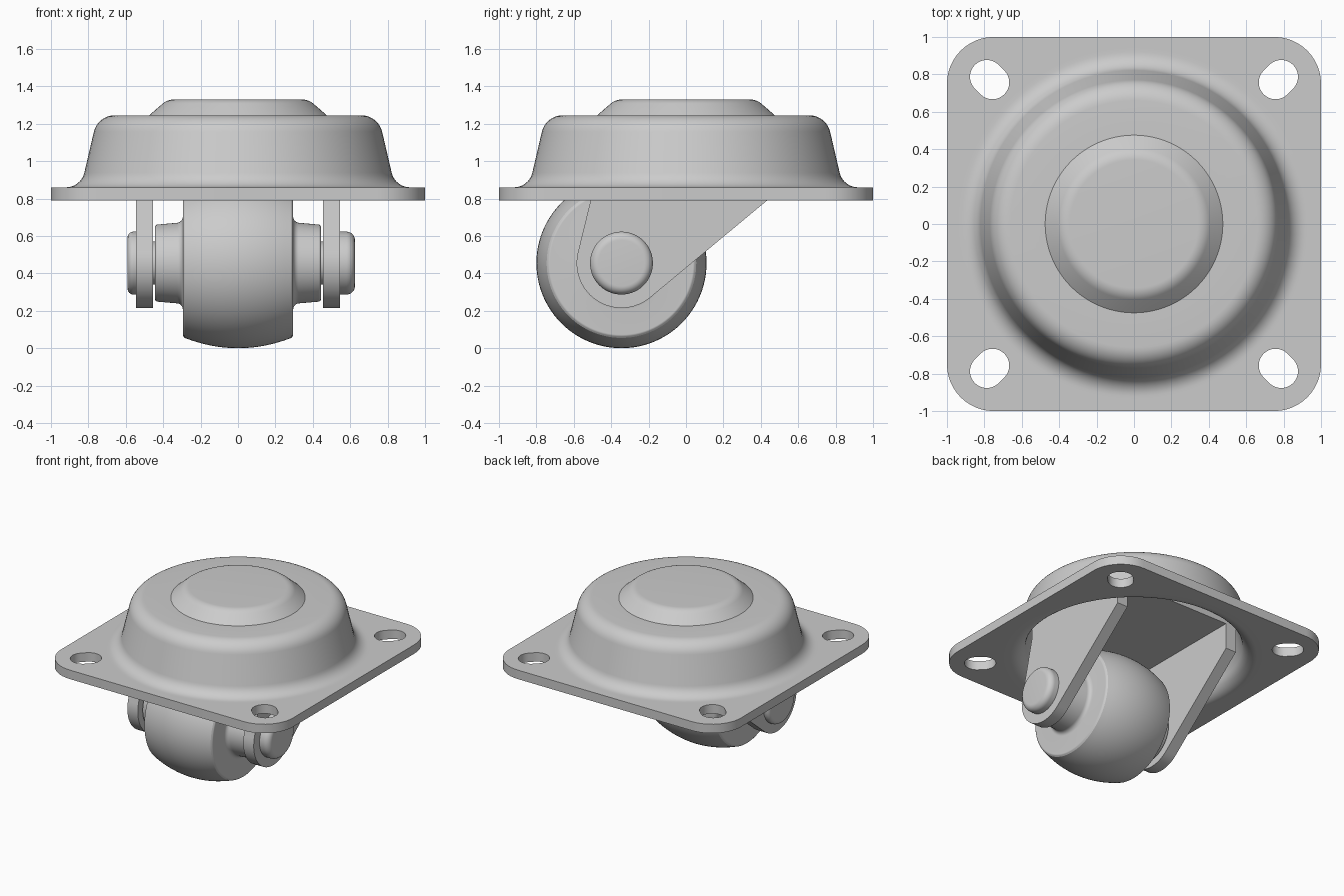
import bpy, bmesh, math
from mathutils import Vector, Matrix

if "Cube" in bpy.data.objects:
    bpy.data.objects.remove(bpy.data.objects["Cube"], do_unlink=True)

SEG = 96
WHEEL_Y, WHEEL_Z = -0.345, 0.455
RIM = 0.94          # seam radius between flat plate and pressed dome

grey = bpy.data.materials.new("plain grey metal")
grey.use_nodes = True
grey.diffuse_color = (0.6, 0.6, 0.6, 1)
grey.node_tree.nodes["Principled BSDF"].inputs["Base Color"].default_value = (0.6, 0.6, 0.6, 1)


def finish(name, bm):
    bmesh.ops.remove_doubles(bm, verts=bm.verts, dist=0.0002)
    bmesh.ops.recalc_face_normals(bm, faces=bm.faces)
    mesh = bpy.data.meshes.new(name)
    bm.to_mesh(mesh)
    bm.free()
    mesh.materials.append(grey)
    obj = bpy.data.objects.new(name, mesh)
    bpy.context.collection.objects.link(obj)
    bpy.ops.object.select_all(action='DESELECT')
    obj.select_set(True)
    bpy.context.view_layer.objects.active = obj
    bpy.ops.object.shade_smooth_by_angle(angle=math.radians(30))
    return obj


def rounded(points, steps=8):
    """Replace each corner given as (a, b, tangent) by a circular arc."""
    out = []
    for i, p in enumerate(points):
        c = Vector(p[:2])
        if len(p) == 2:
            out.append(c)
            continue
        u = (Vector(points[i - 1][:2]) - c).normalized()
        v = (Vector(points[(i + 1) % len(points)][:2]) - c).normalized()
        half = u.angle(v) / 2
        mid = c + (u + v).normalized() * p[2] / math.cos(half)
        a, b = c + u * p[2] - mid, c + v * p[2] - mid
        sweep = math.pi - 2 * half
        for k in range(steps + 1):
            t = k / steps
            out.append(mid + (a * math.sin((1 - t) * sweep) + b * math.sin(t * sweep))
                       / math.sin(sweep))
    return out


def revolve(bm, profile):
    """Spin (radius, height) points around z."""
    verts = [bm.verts.new((r, 0, h)) for r, h in profile]
    edges = [bm.edges.new(pair) for pair in zip(verts, verts[1:])]
    bmesh.ops.spin(bm, geom=verts + edges, cent=(0, 0, 0), axis=(0, 0, 1),
                   angle=2 * math.pi, steps=SEG)


def axle_part(name, profile):
    """Revolved part lying along x at the wheel centre."""
    bm = bmesh.new()
    revolve(bm, profile)
    bm.transform(Matrix.Translation((0, WHEEL_Y, WHEEL_Z)) @ Matrix.Rotation(math.pi / 2, 4, 'Y'))
    return finish(name, bm)


def circle(radius, count):
    return [(radius * math.cos(2 * math.pi * k / count),
             radius * math.sin(2 * math.pi * k / count)) for k in range(count)]


# Mounting plate outline with the dome opening and four diagonal slots
outlines = [rounded([(-1, -1, .25), (1, -1, .25), (1, 1, .25), (-1, 1, .25)], 12),
            circle(RIM, SEG)]
for sx in (-1, 1):
    for sy in (-1, 1):
        slot = []
        for k in range(34):
            a = math.pi / 4 - math.pi / 2 + math.pi * (k % 17) / 16 + (math.pi if k > 16 else 0)
            mid = 0.787 if k < 17 else 0.757
            slot.append((sx * (mid + .09 * math.cos(a)), sy * (mid + .09 * math.sin(a))))
        outlines.append(slot)

curve = bpy.data.curves.new("plate_outline", 'CURVE')
curve.dimensions = '2D'
curve.fill_mode = 'BOTH'
curve.extrude = 0.035
for outline in outlines:
    spline = curve.splines.new('POLY')
    spline.points.add(len(outline) - 1)
    for point, (x, y) in zip(spline.points, outline):
        point.co = (x, y, 0, 1)
    spline.use_cyclic_u = True
helper = bpy.data.objects.new("plate_outline", curve)
bpy.context.collection.objects.link(helper)
deps = bpy.context.evaluated_depsgraph_get()
flat = bpy.data.meshes.new_from_object(helper.evaluated_get(deps))
bm = bmesh.new()
bm.from_mesh(flat)
bpy.data.objects.remove(helper, do_unlink=True)
bpy.data.meshes.remove(flat)
bmesh.ops.translate(bm, verts=bm.verts, vec=(0, 0, 0.825))
seam = [f for f in bm.faces if all(abs(v.co.xy.length - RIM) < 0.001 for v in f.verts)]
bmesh.ops.delete(bm, geom=seam, context='FACES')

# Pressed hollow dome, welded to the plate along the seam
revolve(bm, rounded([(RIM, .86), (.84, .86, .08), (.75, 1.245, .09), (.475, 1.245),
                     (.377, 1.33, .035), (0, 1.33)]))
revolve(bm, rounded([(0, 1.175), (.695, 1.175, .06), (.785, .79, .085), (RIM, .79)]))
finish("mounting_plate_and_dome", bm)

# Swivel post between the fork and the dome
bm = bmesh.new()
revolve(bm, [(0, 1.09), (.2, 1.09), (.2, 1.2), (0, 1.2)])
finish("swivel_post", bm)

# Fork legs: rounded around the axle, widening up into the dome
side = [(-.47, 1.11), (.47, 1.11), (.47, .82)]
for k in range(25):
    a = math.radians(-50.4 - 143.6 * k / 24)
    side.append((WHEEL_Y + .24 * math.cos(a), WHEEL_Z + .24 * math.sin(a)))
side.append((-.47, .953))
for name, x in (("left_fork_leg", .455), ("right_fork_leg", -.545)):
    bm = bmesh.new()
    face = bm.faces.new([bm.verts.new((x, y, z)) for y, z in side])
    grown = bmesh.ops.extrude_face_region(bm, geom=[face])["geom"]
    bmesh.ops.translate(bm, vec=(.09, 0, 0),
                        verts=[g for g in grown if isinstance(g, bmesh.types.BMVert)])
    finish(name, bm)

# Fork crown joining the two legs
bm = bmesh.new()
bmesh.ops.create_cube(bm, size=1)
bm.transform(Matrix.Translation((0, 0, 1.065)) @ Matrix.Diagonal((.91, .94, .09, 1)))
finish("fork_crown", bm)

# Wheel with crowned tread and filleted hub
half = rounded([(0, .443), (.205, .443, .012), (.218, .295, .03), (.388, .295, .006),
                (.4, .285)], 6)[:-1]
half += [Vector((.455 - .055 * (k / 8) ** 2, .285 * k / 8)) for k in range(8, -1, -1)]
axle_part("wheel", half + [Vector((r, -h)) for r, h in reversed(half[:-1])])

# Axle with a rounded head at each end
axle_part("axle", rounded([(0, -.59), (.168, -.59, .03), (.168, -.545), (.115, -.54),
                           (.115, .54), (.168, .545), (.168, .625, .045), (0, .625)]))
